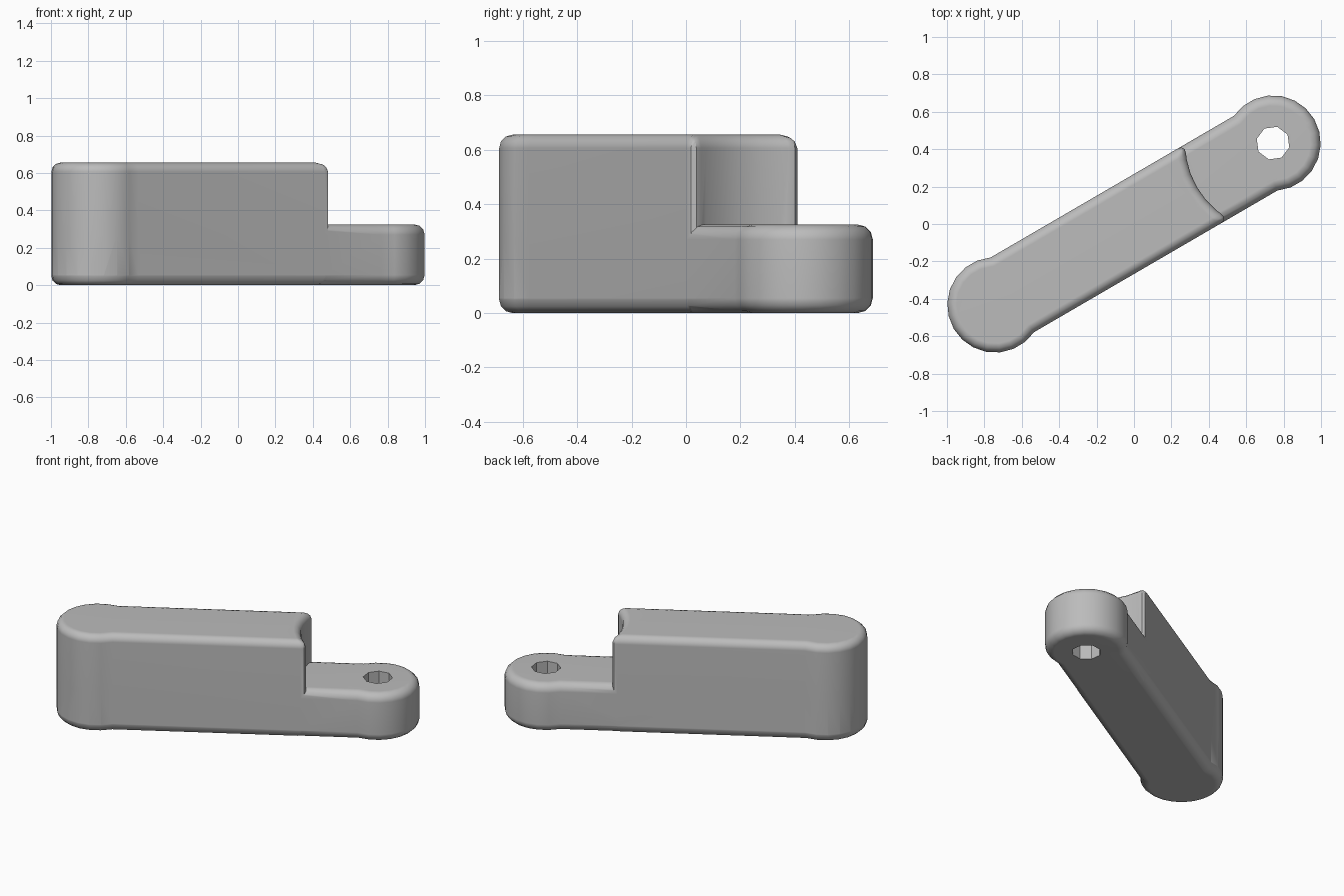
import bpy
from math import cos, sin, pi, radians, asin, sqrt
from mathutils import Matrix

cube = bpy.data.objects.get("Cube")
if cube:
    bpy.data.objects.remove(cube)

# Main sizes, in the arm's own frame (length along x)
REACH, HALF, ROUND = 0.86, 0.231, 0.255
HIGH, LOW, BEVEL = 0.655, 0.325, 0.055

grey = bpy.data.materials.new("plain grey")
grey.use_nodes = True
grey.diffuse_color = (0.5, 0.5, 0.5, 1)
grey.node_tree.nodes["Principled BSDF"].inputs["Base Color"].default_value = (0.5, 0.5, 0.5, 1)


def arc(cx, radius, start, end, steps):
    return [(cx + radius * cos(start + (end - start) * i / steps),
             radius * sin(start + (end - start) * i / steps)) for i in range(steps + 1)]


def prism(name, outline, bottom, top):
    n = len(outline)
    verts = [(x, y, z) for z in (bottom, top) for x, y in outline]
    faces = [list(range(n))[::-1], list(range(n, 2 * n))]
    faces += [(i, (i + 1) % n, n + (i + 1) % n, n + i) for i in range(n)]
    mesh = bpy.data.meshes.new(name)
    mesh.from_pydata(verts, [], faces)
    mesh.materials.append(grey)
    obj = bpy.data.objects.new(name, mesh)
    bpy.context.collection.objects.link(obj)
    return obj


def apply(obj, kind, **settings):
    mod = obj.modifiers.new(kind.lower(), kind)
    for key, value in settings.items():
        setattr(mod, key, value)
    bpy.ops.object.select_all(action='DESELECT')
    bpy.context.view_layer.objects.active = obj
    obj.select_set(True)
    bpy.ops.object.modifier_apply(modifier=mod.name)


def round_edges(obj):
    apply(obj, 'BEVEL', width=BEVEL, segments=3, limit_method='ANGLE', angle_limit=radians(50))


# Rounded ends slightly wider than the straight bar
neck = pi - asin(HALF / ROUND)
near_end = arc(-REACH, ROUND, pi - neck, 2 * pi - (pi - neck), 14)
far_end = arc(REACH, ROUND, -neck, neck, 14)

# Low arm running the full length
lever = prism("lever", near_end + far_end, 0, LOW)
round_edges(lever)

# Tall body with a hollow end wall curving round the eye
sweep = 0.47
lean = asin(HALF / sweep)
wall = arc(REACH, sweep, pi + lean, pi - lean, 6)
body = prism("tall_body", near_end + wall, 0, HIGH)
round_edges(body)

# Eye hole cutter
hole = prism("hole_cutter", arc(REACH, 0.09, 0, 2 * pi, 8)[:-1], -0.2, 1)
hole.hide_render = True

apply(lever, 'BOOLEAN', operation='UNION', solver='EXACT', object=body)
apply(lever, 'BOOLEAN', operation='DIFFERENCE', solver='EXACT', object=hole)
for helper in (body, hole):
    bpy.data.objects.remove(helper)

# Turn to the diagonal and shade
lever.data.transform(Matrix.Rotation(radians(30.2), 4, 'Z'))
bpy.context.view_layer.objects.active = lever
lever.select_set(True)
bpy.ops.object.shade_smooth_by_angle(angle=radians(40))
apply(lever, 'WEIGHTED_NORMAL', keep_sharp=True)
